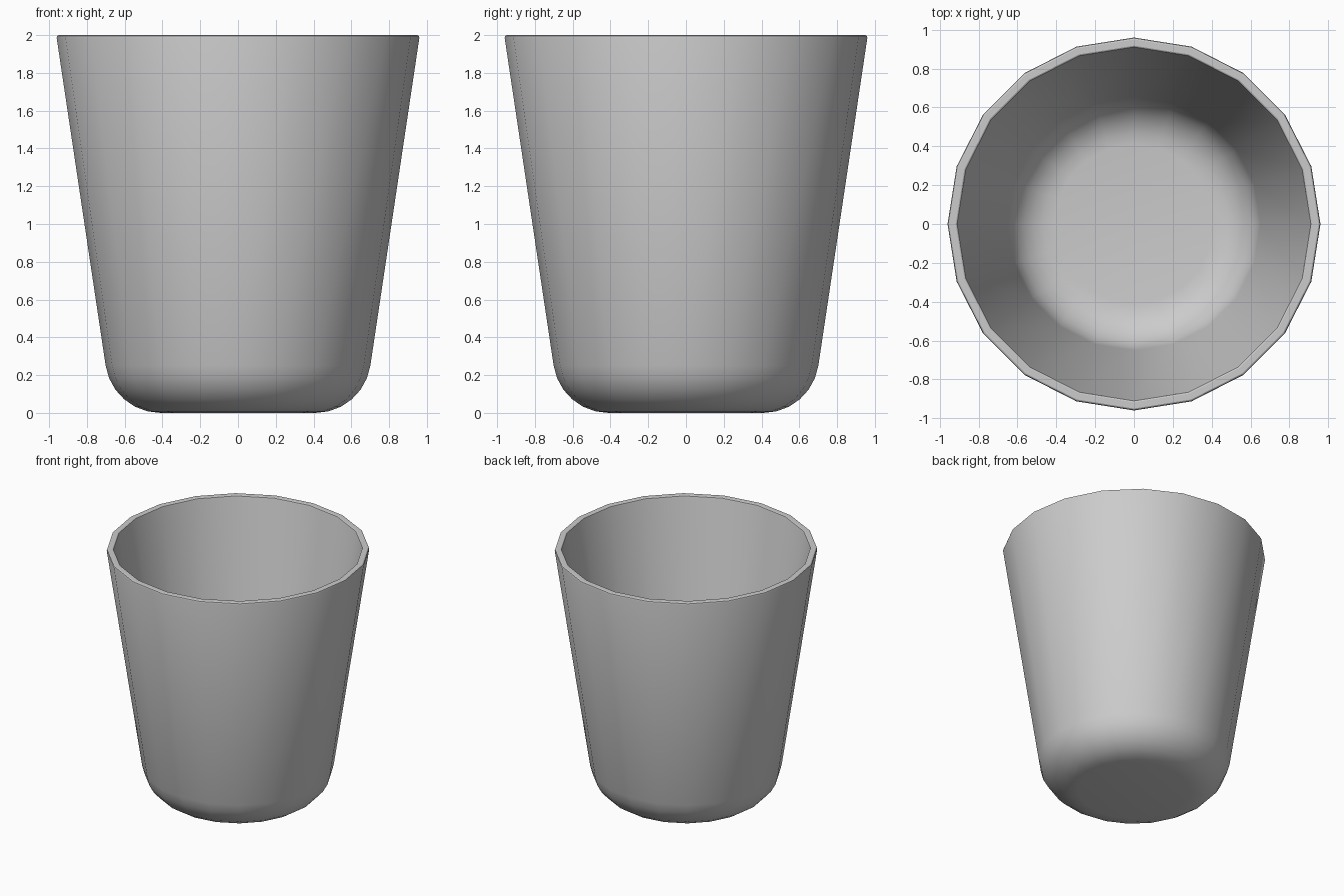
import bpy, bmesh, math

if "Cube" in bpy.data.objects:
    bpy.data.objects.remove(bpy.data.objects["Cube"])

SIDES = 20
WALL = 0.05
CENTRE_R, CENTRE_Z, FILLET = 0.41, 0.294, 0.294
LEAN = math.radians(8.5)


def base_arc(radius, steps=6):
    """Rounded base corner, from the flat bottom up to the leaning wall."""
    start, end = -math.pi / 2, -LEAN
    angles = [start + (end - start) * i / steps for i in range(steps + 1)]
    return [(CENTRE_R + radius * math.cos(a), CENTRE_Z + radius * math.sin(a)) for a in angles]


# Profile: outer wall, softened rim, inner wall
outer = base_arc(FILLET)
rim = [(0.96, 1.985), (0.957, 1.996), (0.95, 2.0), (0.918, 2.0), (0.911, 1.996), (0.908, 1.985)]
inner = base_arc(FILLET - WALL)[::-1]
profile = outer + rim + inner

# Cup: rings of the profile, bridged and capped at the bottom and inner floor
bm = bmesh.new()
rings = []
for r, z in profile:
    rings.append([bm.verts.new((r * math.cos(math.tau * i / SIDES),
                                r * math.sin(math.tau * i / SIDES), z))
                  for i in range(SIDES)])
for low, high in zip(rings, rings[1:]):
    for i in range(SIDES):
        j = (i + 1) % SIDES
        bm.faces.new((low[i], low[j], high[j], high[i]))
bm.faces.new(rings[0][::-1])
bm.faces.new(rings[-1])
bmesh.ops.recalc_face_normals(bm, faces=bm.faces)

mesh = bpy.data.meshes.new("cup")
bm.to_mesh(mesh)
bm.free()
cup = bpy.data.objects.new("cup", mesh)
bpy.context.collection.objects.link(cup)

# Smooth walls with a crisp rim
bpy.context.view_layer.objects.active = cup
cup.select_set(True)
bpy.ops.object.shade_smooth_by_angle(angle=math.radians(30))
